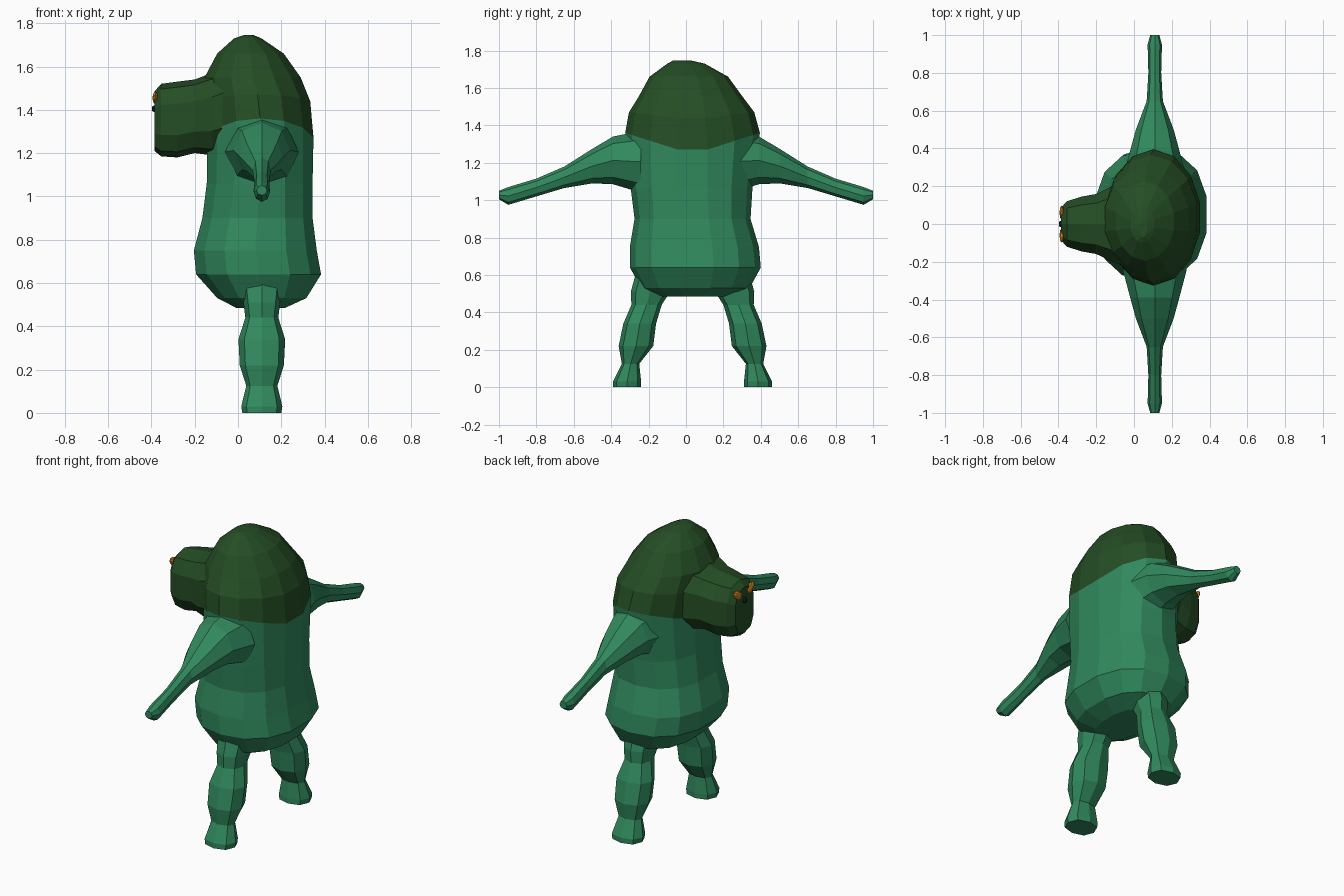
import bpy, bmesh, math
from mathutils import Vector, Matrix

cube = bpy.data.objects.get("Cube")
if cube:
    bpy.data.objects.remove(cube)


def material(name, rgb):
    m = bpy.data.materials.new(name)
    m.use_nodes = True
    m.diffuse_color = (*rgb, 1)
    m.node_tree.nodes["Principled BSDF"].inputs["Base Color"].default_value = (*rgb, 1)
    return m


GREEN = material("sea green skin", (0.03, 0.25, 0.11))
MOSS = material("dark moss green", (0.018, 0.075, 0.018))
ORANGE = material("orange eye", (0.65, 0.22, 0.01))
BLACK = material("near black", (0.01, 0.012, 0.01))


def finish(bm, name, mats):
    bmesh.ops.recalc_face_normals(bm, faces=bm.faces)
    mesh = bpy.data.meshes.new(name)
    bm.to_mesh(mesh)
    bm.free()
    for m in mats:
        mesh.materials.append(m)
    ob = bpy.data.objects.new(name, mesh)
    bpy.context.collection.objects.link(ob)
    return ob


def loft(name, rings, mats, split=None):
    """Skin a stack of point rings; bands from index split up use the second material."""
    bm = bmesh.new()
    rows = [[bm.verts.new(p) for p in ring] for ring in rings]
    n = len(rows[0])
    for k, (a, b) in enumerate(zip(rows, rows[1:])):
        for i in range(n):
            j = (i + 1) % n
            f = bm.faces.new((a[i], a[j], b[j], b[i]))
            f.material_index = int(split is not None and k >= split)
    bm.faces.new(rows[0])
    cap = bm.faces.new(rows[-1])
    cap.material_index = int(split is not None)
    return finish(bm, name, mats)


def oval(n, ra, rb, power=1.0, turn=0.0):
    """Points of a rounded or boxy oval."""
    def soft(v):
        return math.copysign(abs(v) ** power, v)
    angles = [math.tau * (i + turn) / n for i in range(n)]
    return [(ra * soft(math.cos(t)), rb * soft(math.sin(t))) for t in angles]


# Torso and hump: height, front x, back x, half width, centre y, boxiness
TORSO = [
    (0.485, -0.01, 0.22, 0.20, 0.04, 0.9),
    (0.53, -0.10, 0.32, 0.29, 0.05, 0.85),
    (0.64, -0.20, 0.39, 0.35, 0.05, 0.85),
    (0.75, -0.21, 0.37, 0.345, 0.045, 0.85),
    (0.90, -0.17, 0.35, 0.31, 0.035, 0.85),
    (1.06, -0.15, 0.35, 0.325, 0.03, 0.9),
    (1.245, -0.15, 0.355, 0.36, 0.035, 1.0),
    (1.43, -0.16, 0.34, 0.335, 0.03, 1.0),
    (1.55, -0.16, 0.295, 0.28, 0.025, 1.0),
    (1.66, -0.10, 0.215, 0.21, 0.015, 1.0),
    (1.73, -0.02, 0.11, 0.10, 0.0, 1.0),
    (1.746, 0.03, 0.07, 0.05, -0.02, 1.0),
]
SHOULDER = 6
rings = []
for k, (z, x0, x1, ry, cy, power) in enumerate(TORSO):
    lift = 0.115 if k == SHOULDER else 0.04 if k == SHOULDER + 1 else 0
    rings.append([((x0 + x1) / 2 + a, cy + b, z + lift * abs(b) / ry)
                  for a, b in oval(14, (x1 - x0) / 2, ry, power, 0.5)])
loft("torso", rings, [GREEN, MOSS], SHOULDER)

# Head: x, half width, bottom, top
HEAD = [
    (0.0, 0.25, 1.22, 1.62),
    (-0.12, 0.205, 1.19, 1.57),
    (-0.20, 0.165, 1.20, 1.54),
    (-0.28, 0.15, 1.18, 1.53),
    (-0.355, 0.125, 1.185, 1.52),
    (-0.386, 0.09, 1.21, 1.485),
]
loft("head", [[(x, a, (lo + hi) / 2 + b) for a, b in oval(10, hw, (hi - lo) / 2, 0.75, 0.5)]
              for x, hw, lo, hi in HEAD], [MOSS])

# Arms: distance from middle, half depth, bottom, top
ARM = [
    (0.24, 0.17, 1.04, 1.37),
    (0.39, 0.13, 1.085, 1.34),
    (0.50, 0.10, 1.09, 1.275),
    (0.65, 0.043, 1.065, 1.18),
    (0.80, 0.034, 1.02, 1.115),
    (0.95, 0.038, 0.975, 1.07),
    (1.0, 0.024, 1.005, 1.05),
]
# Legs: height, half depth, inner y, outer y, both from the body middle
LEG = [
    (0.0, 0.09, 0.275, 0.425),
    (0.03, 0.095, 0.275, 0.425),
    (0.125, 0.072, 0.285, 0.378),
    (0.22, 0.102, 0.21, 0.395),
    (0.34, 0.108, 0.195, 0.37),
    (0.44, 0.076, 0.165, 0.327),
    (0.51, 0.085, 0.12, 0.33),
    (0.62, 0.10, 0.08, 0.30),
]
MID = 0.035
for side, s in (("left", 1), ("right", -1)):
    loft(side + "_arm", [[(0.11 + a, s * y, (lo + hi) / 2 + b)
                          for a, b in oval(8, hx, (hi - lo) / 2)]
                         for y, hx, lo, hi in ARM], [GREEN])
    loft(side + "_leg", [[(0.11 + a, MID + s * ((i + o) / 2 + b), z)
                          for a, b in oval(8, hx, (o - i) / 2, 0.85)]
                         for z, hx, i, o in LEG], [GREEN])

    # Slanted eye, rising outwards
    bm = bmesh.new()
    bmesh.ops.create_uvsphere(bm, u_segments=8, v_segments=5, radius=1)
    place = (Matrix.Translation((-0.382, s * 0.06, 1.455))
             @ Matrix.Rotation(s * math.radians(30), 4, 'X')
             @ Matrix.Diagonal((0.013, 0.042, 0.024, 1)))
    bmesh.ops.transform(bm, matrix=place, verts=bm.verts)
    finish(bm, side + "_eye", [ORANGE])

# Small nose between the eyes
bm = bmesh.new()
bmesh.ops.create_cone(bm, segments=6, radius1=0.022, radius2=0.012, depth=0.02, cap_ends=True)
bmesh.ops.transform(bm, verts=bm.verts, matrix=Matrix.Translation((-0.388, 0, 1.405))
                    @ Matrix.Rotation(-math.pi / 2, 4, 'Y'))
finish(bm, "nose", [BLACK])
